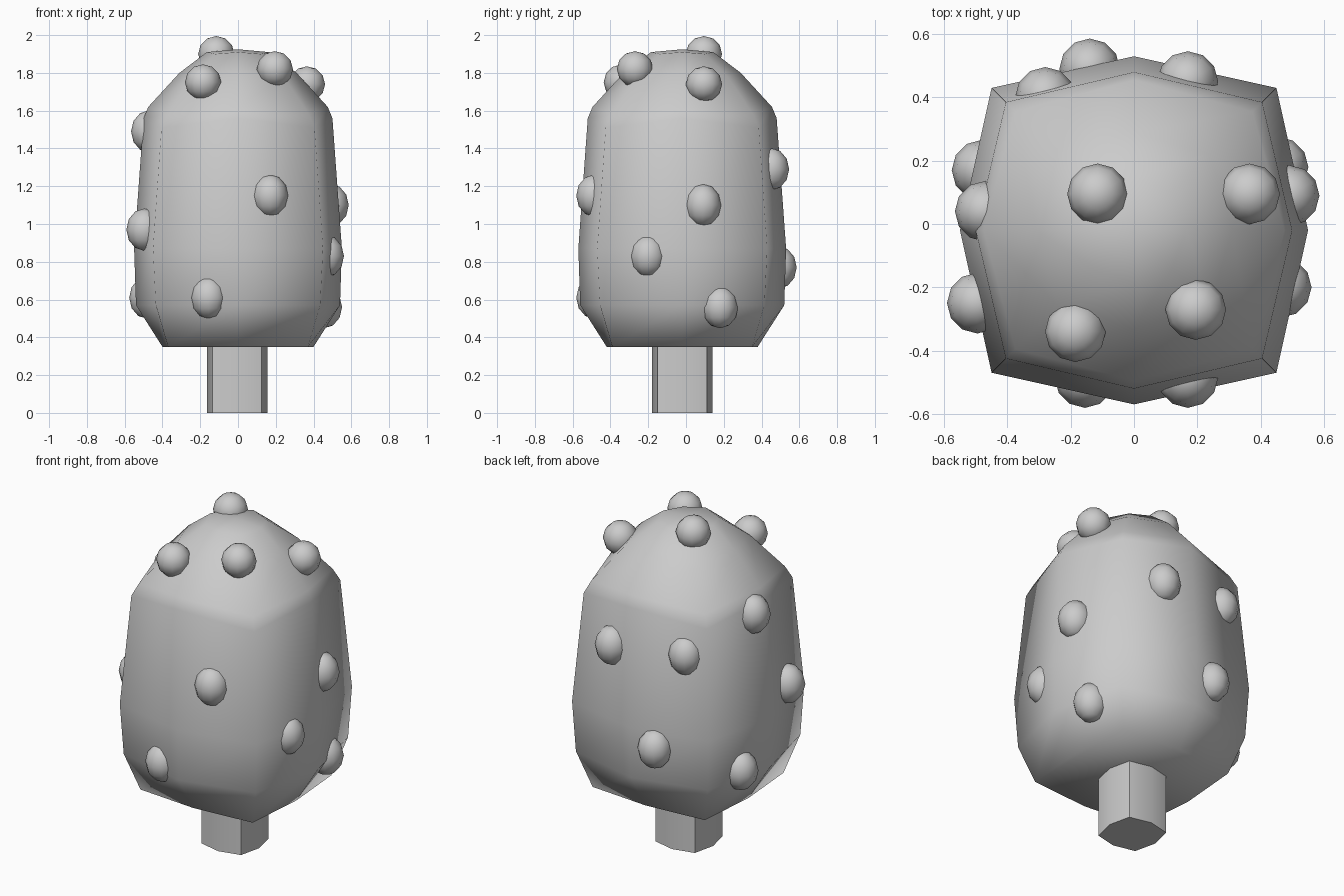
import bpy, bmesh, math
from mathutils import Matrix, Vector

cube = bpy.data.objects.get("Cube")
if cube:
    bpy.data.objects.remove(cube, do_unlink=True)

# Single plain grey
grey = bpy.data.materials.new("plain_grey")
grey.use_nodes = True
color = (0.6, 0.6, 0.6, 1)
grey.diffuse_color = color
grey.node_tree.nodes["Principled BSDF"].inputs["Base Color"].default_value = color


def finish(bm, name, location):
    bmesh.ops.recalc_face_normals(bm, faces=bm.faces)
    mesh = bpy.data.meshes.new(name)
    for face in bm.faces:
        face.smooth = True
    bm.to_mesh(mesh)
    bm.free()
    mesh.materials.append(grey)
    obj = bpy.data.objects.new(name, mesh)
    obj.location = location
    bpy.context.collection.objects.link(obj)
    return obj


def add_ring(bm, side, corner, z_side, z_corner):
    """Squarish octagon: side points on the axes, corner points between them."""
    ring = []
    for i in range(8):
        is_corner = i % 2
        r = corner * math.sqrt(2) if is_corner else side
        a = i * math.pi / 4
        z = z_corner if is_corner else z_side
        ring.append(bm.verts.new((r * math.cos(a), r * math.sin(a), z)))
    return ring


def loft(name, rings, location, apex=None):
    bm = bmesh.new()
    loops = [add_ring(bm, *r) for r in rings]
    for low, high in zip(loops, loops[1:]):
        for i in range(8):
            j = (i + 1) % 8
            bm.faces.new((low[i], low[j], high[j], high[i]))
    bm.faces.new(loops[0])
    if apex is None:
        bm.faces.new(loops[-1])
    else:
        tip = bm.verts.new((0, 0, apex))
        for i in range(8):
            bm.faces.new((loops[-1][i], loops[-1][(i + 1) % 8], tip))
    return finish(bm, name, location)


# Rounded body with a domed top
body_rings = [
    (0.40, 0.37, 0.35, 0.35),
    (0.54, 0.435, 0.57, 0.57),
    (0.55, 0.45, 0.87, 0.87),
    (0.50, 0.405, 1.56, 1.51),
    (0.475, 0.375, 1.62, 1.58),
    (0.31, 0.24, 1.80, 1.78),
    (0.165, 0.12, 1.91, 1.90),
]
loft("body", body_rings, (0, -0.02, 0), apex=1.925)

# Stick with flat, sharp ends
stick = loft("stick", [(0.16, 0.13, 0, 0), (0.16, 0.13, 0.4, 0.4)], (-0.005, -0.02, 0))
stick.data.set_sharp_from_angle(angle=math.radians(60))

# Bumps grouped by area of the body
bumps = {
    "top": [(-0.115, 0.095, 1.90), (-0.185, -0.34, 1.75), (0.195, -0.27, 1.82), (0.365, 0.095, 1.74)],
    "front": [(0.17, -0.485, 1.15), (-0.155, -0.485, 0.61)],
    "back": [(-0.14, 0.49, 0.77), (0.17, 0.45, 1.29), (-0.28, 0.4, 1.33)],
    "left": [(0.49, 0.09, 1.10), (0.465, -0.2, 0.83), (0.455, 0.18, 0.56)],
    "right": [(-0.47, 0.04, 1.49), (-0.495, -0.25, 0.97), (-0.48, 0.17, 0.61)],
}
for area, centres in bumps.items():
    height = 0.095 if area == "top" else 0.112
    for n, centre in enumerate(centres, 1):
        bm = bmesh.new()
        bmesh.ops.create_uvsphere(bm, u_segments=12, v_segments=6, radius=1)
        bmesh.ops.scale(bm, vec=(0.096, 0.096, height), verts=bm.verts)
        finish(bm, f"{area}_bump_{n}", centre)
